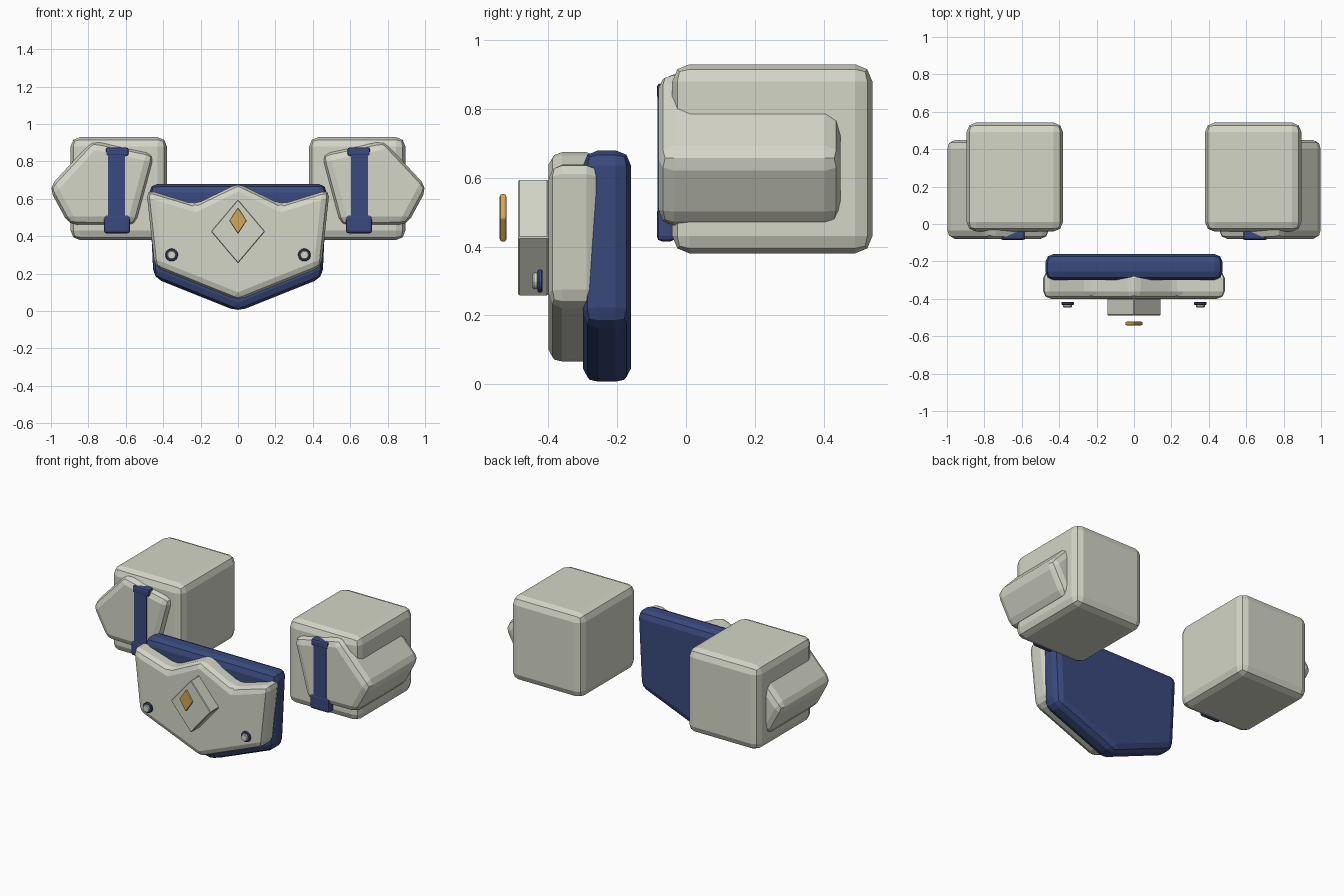
import bpy, bmesh, math

cube = bpy.data.objects.get("Cube")
if cube:
    bpy.data.objects.remove(cube, do_unlink=True)


def material(name, rgb):
    m = bpy.data.materials.new(name)
    m.use_nodes = True
    m.diffuse_color = (*rgb, 1)
    m.node_tree.nodes["Principled BSDF"].inputs["Base Color"].default_value = (*rgb, 1)
    return m


ivory = material("ivory", (0.66, 0.67, 0.57))
navy = material("navy", (0.042, 0.068, 0.21))
gold = material("gold", (0.64, 0.39, 0.09))


def prism(name, profile, front, back, mat, bevel=0, segments=2):
    """Extrude an x-z outline from front to back, with rounded edges."""
    bm = bmesh.new()
    face = bm.faces.new([bm.verts.new((x, front, z)) for x, z in profile])
    ext = bmesh.ops.extrude_face_region(bm, geom=[face], use_keep_orig=True)
    for v in ext["geom"]:
        if isinstance(v, bmesh.types.BMVert):
            v.co.y = back
    bmesh.ops.recalc_face_normals(bm, faces=bm.faces)
    mesh = bpy.data.meshes.new(name)
    bm.to_mesh(mesh)
    bm.free()
    mesh.materials.append(mat)
    obj = bpy.data.objects.new(name, mesh)
    bpy.context.collection.objects.link(obj)
    if bevel:
        mod = obj.modifiers.new("Bevel", "BEVEL")
        mod.width = bevel
        mod.segments = segments
        mod.limit_method = "ANGLE"
        mod.angle_limit = math.radians(20)
    return obj


def rect(x0, x1, z0, z1):
    return [(x0, z0), (x1, z0), (x1, z1), (x0, z1)]


def diamond(w, z0, z1):
    mid = (z0 + z1) / 2
    return [(0, z0), (w, mid), (0, z1), (-w, mid)]


def disc(x, z, r, n=10):
    return [(x + r * math.cos(math.tau * i / n), z + r * math.sin(math.tau * i / n))
            for i in range(n)]


def symmetric(half):
    """Complete an outline whose first and last points lie on the centre line."""
    return half + [(-x, z) for x, z in reversed(half[1:-1])]


# Chest: navy backing, ivory breastplate and central ornament
prism("chest_backing", symmetric([(0, 0.68), (0.476, 0.68), (0.452, 0.178), (0, -0.003)]),
      -0.30, -0.16, navy, 0.045)
prism("breastplate",
      symmetric([(0, 0.683), (0.23, 0.57), (0.49, 0.65), (0.445, 0.235), (0, 0.057)]),
      -0.40, -0.25, ivory, 0.04)
prism("chest_diamond", diamond(0.145, 0.255, 0.597), -0.488, -0.40, ivory, 0.004, 1)
prism("chest_gem", diamond(0.047, 0.412, 0.555), -0.542, -0.522, gold, 0.006)

# Shoulder armour and chest bolts on each side
plate = [(0.445, 0.84), (0.78, 0.91), (1.012, 0.66), (0.905, 0.462), (0.548, 0.457)]
for side, s in (("left", 1), ("right", -1)):
    def part(name, profile, *args):
        return prism(side + "_" + name, [(s * x, z) for x, z in profile], *args)

    part("shoulder_block", rect(0.38, 0.895, 0.38, 0.93), -0.04, 0.542, ivory, 0.05)
    part("shoulder_plate", plate, -0.08, 0.45, ivory, 0.045)
    part("strap", rect(0.603, 0.695, 0.50, 0.85), -0.083, -0.05, navy)
    part("strap_top_clip", rect(0.585, 0.707, 0.828, 0.875), -0.085, -0.03, navy, 0.012)
    part("strap_bottom_clip", rect(0.577, 0.717, 0.415, 0.515), -0.085, -0.03, navy, 0.015)
    part("bolt_washer", disc(0.355, 0.30, 0.035), -0.432, -0.417, navy, 0.004, 1)
    part("bolt_head", disc(0.355, 0.30, 0.025), -0.446, -0.43, ivory, 0.004, 1)
